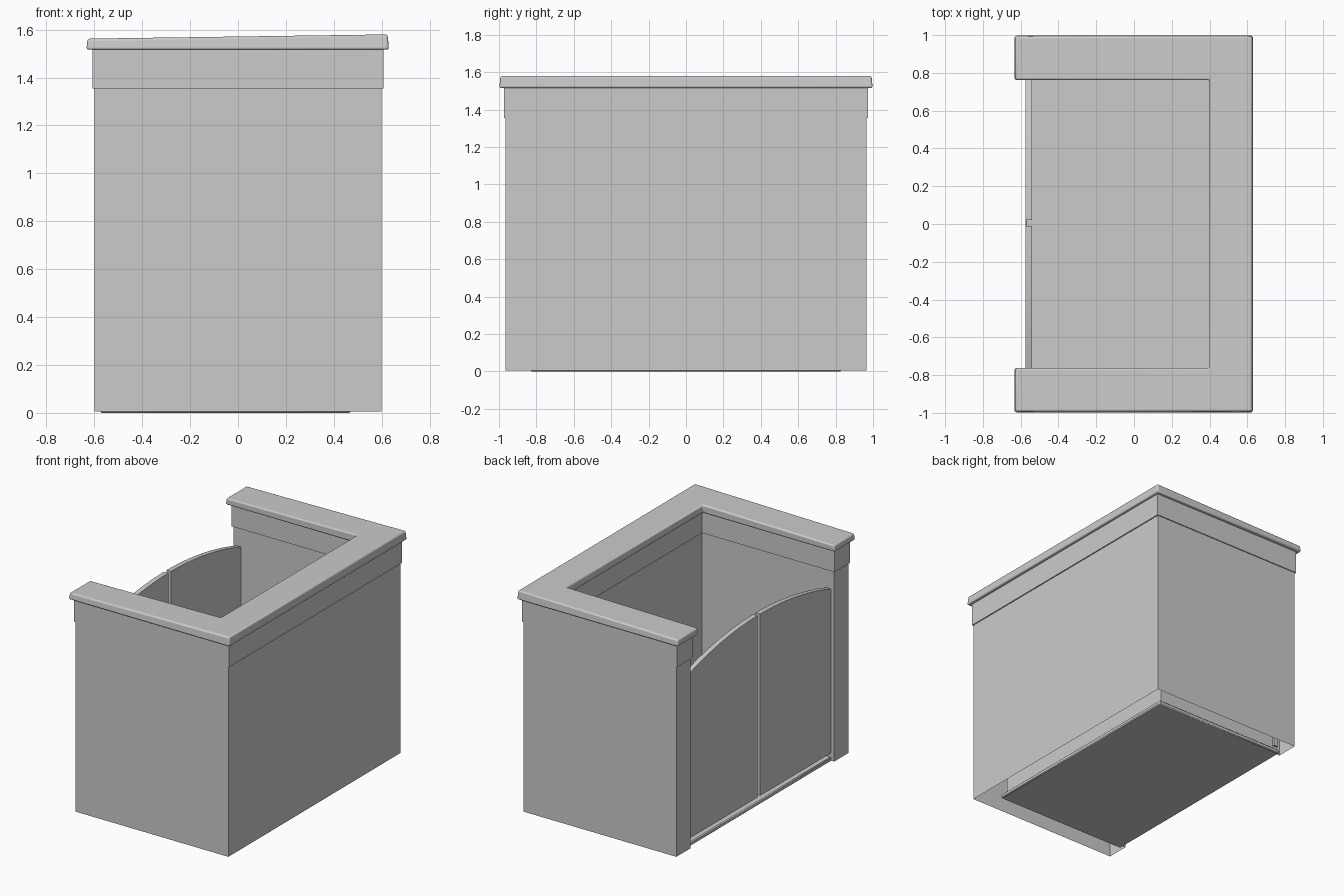
import bpy, bmesh, math

cube = bpy.data.objects.get("Cube")
if cube:
    bpy.data.objects.remove(cube, do_unlink=True)

grey = bpy.data.materials.new("plain_grey")
grey.use_nodes = True
colour = (0.6, 0.6, 0.6, 1)
grey.diffuse_color = colour
grey.node_tree.nodes["Principled BSDF"].inputs["Base Color"].default_value = colour


def finish(name, bm):
    bmesh.ops.recalc_face_normals(bm, faces=bm.faces)
    mesh = bpy.data.meshes.new(name)
    bm.to_mesh(mesh)
    bm.free()
    mesh.materials.append(grey)
    obj = bpy.data.objects.new(name, mesh)
    bpy.context.collection.objects.link(obj)
    return obj


def prism(name, points, direction, open_bottom=False):
    """Extrude a closed outline along a direction."""
    bm = bmesh.new()
    base = bm.faces.new([bm.verts.new(p) for p in points])
    moved = bmesh.ops.extrude_face_region(bm, geom=[base], use_keep_orig=True)["geom"]
    bmesh.ops.translate(bm, vec=direction,
                        verts=[g for g in moved if isinstance(g, bmesh.types.BMVert)])
    if open_bottom:
        bmesh.ops.delete(bm, geom=[base], context="FACES_ONLY")
    return finish(name, bm)


def u_outline(x_end, x_out, y_out, x_in, y_in, z):
    """U-shaped plan, open towards -x."""
    half = [(x_end, y_in), (x_end, y_out), (x_out, y_out)]
    plan = [(x_in, y_in)] + half
    plan += [(x, -y) for x, y in reversed(plan)]
    return [(x, y, z) for x, y in plan]


def bevel(obj, width, segments):
    mod = obj.modifiers.new("soft_edges", "BEVEL")
    mod.width = width
    mod.segments = segments
    mod.limit_method = "ANGLE"


# Hollow counter walls, open underneath
prism("counter_walls", u_outline(-0.6, 0.6, 0.965, 0.44, 0.805, 0.006),
      (0, 0, 1.35), open_bottom=True)

# Trim band standing slightly proud of the walls
prism("trim_band", u_outline(-0.608, 0.608, 0.972, 0.432, 0.797, 1.355), (0, 0, 0.165))

# Countertop, tapered and rising slightly towards the closed side
top = prism("countertop", u_outline(-0.633, 0.63, 0.998, 0.402, 0.763, 1.516), (0, 0, 0.055))
for v in top.data.vertices:
    if v.co.z > 1.55:
        v.co.z += 0.014 * v.co.x
        v.co.x *= 0.992
        v.co.y *= 0.994 if abs(v.co.y) > 0.9 else 1
bevel(top, 0.01, 3)

# Floor slab
floor_outline = [(-0.575, -0.83, 0), (0.47, -0.83, 0), (0.47, 0.83, 0), (-0.575, 0.83, 0)]
bevel(prism("floor", floor_outline, (0, 0, 0.03)), 0.006, 1)


# Pair of gates sharing one arched top
def arch_height(y):
    half_span, rise = 0.82, 0.13
    radius = (half_span ** 2 + rise ** 2) / (2 * rise)
    return 1.35 - radius + math.sqrt(radius ** 2 - y ** 2)


for name, start, end in (("left_gate", 0.02, 0.82), ("right_gate", -0.01, -0.82)):
    steps = 16
    ys = [start + (end - start) * i / steps for i in range(steps + 1)]
    outline = [(-0.575, end, 0.06), (-0.575, start, 0.06)]
    outline += [(-0.575, y, arch_height(y)) for y in ys]
    prism(name, outline, (0.035, 0, 0))

# Smooth shading that keeps the corners sharp
bpy.ops.object.select_all(action="DESELECT")
for obj in bpy.context.collection.objects:
    if obj.type == "MESH" and grey.name in obj.data.materials:
        obj.select_set(True)
        bpy.context.view_layer.objects.active = obj
bpy.ops.object.shade_smooth_by_angle(angle=math.radians(30))
